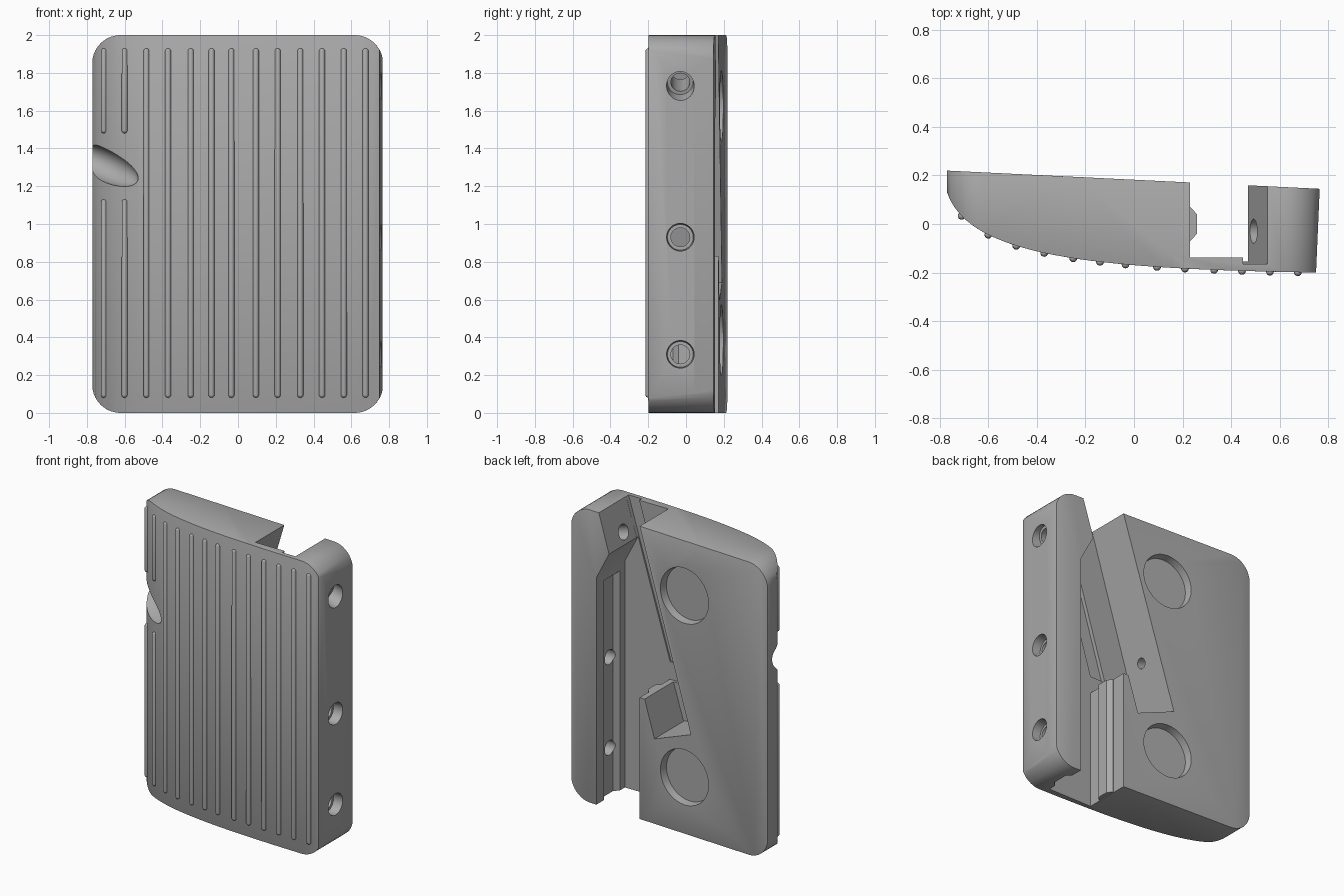
import bpy, bmesh, math
from mathutils import Vector
from mathutils.geometry import interpolate_bezier

cube = bpy.data.objects.get("Cube")
if cube:
    bpy.data.objects.remove(cube)

grey = bpy.data.materials.new("plain grey")
grey.use_nodes = True
grey.diffuse_color = (0.4, 0.4, 0.4, 1)
grey.node_tree.nodes["Principled BSDF"].inputs["Base Color"].default_value = (0.4, 0.4, 0.4, 1)


def finish(name, bm):
    bmesh.ops.recalc_face_normals(bm, faces=bm.faces)
    mesh = bpy.data.meshes.new(name)
    bm.to_mesh(mesh)
    bm.free()
    obj = bpy.data.objects.new(name, mesh)
    bpy.context.collection.objects.link(obj)
    mesh.materials.append(grey)
    return obj


def prism(name, points, offset):
    """Extrude a closed 3D outline along an offset."""
    bm = bmesh.new()
    face = bm.faces.new([bm.verts.new(p) for p in points])
    new = bmesh.ops.extrude_face_region(bm, geom=[face])["geom"]
    verts = [v for v in new if isinstance(v, bmesh.types.BMVert)]
    bmesh.ops.translate(bm, verts=verts, vec=offset)
    return finish(name, bm)


def prism_y(name, outline, y0, y1):
    return prism(name, [(x, y0, z) for x, z in outline], (0, y1 - y0, 0))


def prism_z(name, outline, z0, z1):
    return prism(name, [(x, y, z0) for x, y in outline], (0, 0, z1 - z0))


def rod(name, start, end, r1, r2=None):
    """Cylinder or cone between two points."""
    start, end = Vector(start), Vector(end)
    bm = bmesh.new()
    bmesh.ops.create_cone(bm, cap_ends=True, segments=40, radius1=r1,
                          radius2=r1 if r2 is None else r2, depth=(end - start).length)
    obj = finish(name, bm)
    obj.rotation_euler = (end - start).to_track_quat("Z", "Y").to_euler()
    obj.location = (start + end) / 2
    return obj


def apply(obj, kind, **settings):
    mod = obj.modifiers.new(kind, kind)
    for key, value in settings.items():
        setattr(mod, key, value)
    bpy.context.view_layer.objects.active = obj
    bpy.ops.object.modifier_apply(modifier=mod.name)


def boolean(obj, cutter, operation="DIFFERENCE"):
    bpy.context.view_layer.update()
    apply(obj, "BOOLEAN", object=cutter, operation=operation, solver="EXACT")
    bpy.data.objects.remove(cutter)


# Plan outline: curved front, gently sloping back
front = [p.to_2d() for p in interpolate_bezier(
    Vector((-0.77, 0.13, 0)), Vector((-0.68, -0.13, 0)),
    Vector((-0.2, -0.185, 0)), Vector((0.75, -0.2, 0)), 48)]
body = prism_z("body", front + [Vector((0.765, 0.145)), Vector((-0.77, 0.22))], 0, 2)


def front_y(x):
    for a, b in zip(front, front[1:]):
        if a.x <= x <= b.x:
            return a.y + (b.y - a.y) * (x - a.x) / (b.x - a.x)


# Rounded corners of the pad
R = 0.15
corners = [(0.768 - R, 2 - R), (R - 0.772, 2 - R), (R - 0.772, R), (0.768 - R, R)]
outline = [(cx + R * math.cos(a), cz + R * math.sin(a))
           for i, (cx, cz) in enumerate(corners)
           for a in [math.radians(90 * i + 9 * s) for s in range(11)]]
boolean(body, prism_y("corner_cutter", outline, -0.5, 0.5), "INTERSECT")
apply(body, "BEVEL", width=0.01, segments=2, limit_method="ANGLE", angle_limit=math.radians(40))

# Slanted slot, its side groove and the vertical channel, open to the back
SLOPE = 0.305


def slant(x_top, z):
    return x_top + SLOPE * (z - 2)


slot = [(slant(0.23, 2.1), 2.1), (slant(0.55, 2.1), 2.1), (0.115, 0.58), (-0.17, 0.69)]
boolean(body, prism_y("slot_cutter", slot, -0.138, 0.5))
groove = [(slant(0.45, 2.1), 2.1), (slant(0.549, 2.1), 2.1),
          (slant(0.549, 0.95), 0.95), (slant(0.45, 0.95), 0.95)]
boolean(body, prism_y("groove_cutter", groove, -0.165, 0.45))
channel = [(0.23, -0.1), (0.57, -0.1), (0.57, 1.55), (0.47, 1.74),
           (0.36, 1.71), (0.1, 0.83), (0.23, 0.83)]
boolean(body, prism_y("channel_cutter", channel, -0.155, 0.48))

# Chamfered groove along the rail
rail_groove = [(0.5, 0.07), (0.57, 0.07), (0.6, 0.04), (0.6, -0.07), (0.57, -0.1), (0.5, -0.1)]
boolean(body, prism_z("rail_groove_cutter", rail_groove, -0.1, 1.5))

# Screw holes with counterbores; the top one is tilted to face the slot
axis = Vector((1, 0, -SLOPE)).normalized()
for z, way in ((0.31, Vector((1, 0, 0))), (0.93, Vector((1, 0, 0))), (1.73, axis)):
    mouth = Vector((0.765, -0.03, z))
    boolean(body, rod("hole_cutter", mouth - way * 0.38, mouth + way * 0.1, 0.05))
    boolean(body, rod("bore_cutter", mouth - way * 0.07, mouth + way * 0.1, 0.068, 0.082))
wall = Vector((-0.06, 0.01, 1.08))
boolean(body, rod("pin_hole_cutter", wall - axis * 0.2, wall + axis * 0.1, 0.035))

# Round recesses in the back
for z in (0.385, 1.625):
    back = Vector((-0.12, 0.188, z))
    normal = Vector((0.049, 1, 0))
    boolean(body, rod("recess_cutter", back - normal * 0.05, back + normal * 0.1, 0.18, 0.205))

# Thumb scoop in the curved edge
bm = bmesh.new()
bmesh.ops.create_uvsphere(bm, u_segments=48, v_segments=24, radius=1)
scoop = finish("scoop_cutter", bm)
scoop.scale = (0.1, 0.085, 0.24)
scoop.rotation_euler = Vector((0.75, -0.55, -0.36)).to_track_quat("Z", "Y").to_euler()
scoop.location = (-0.72, 0.03, 1.315)
boolean(body, scoop)

# Chamfered tongue on the lower block
tongue = [(0.22, 0.07), (0.232, 0.07), (0.26, 0.04), (0.26, -0.04), (0.232, -0.07), (0.22, -0.07)]
prism_z("tongue", tongue, 0.004, 0.828)

# Raised grip ribs on the front
RIB = 0.016
rib_x = [-0.71, -0.6, -0.485, -0.37, -0.25, -0.14, -0.035, 0.095, 0.21, 0.33, 0.445, 0.56, 0.675]
for i, x in enumerate(rib_x):
    for low, high in ([(0.08, 1.13), (1.48, 1.93)] if i < 2 else [(0.08, 1.93)]):
        bm = bmesh.new()
        bmesh.ops.create_uvsphere(bm, u_segments=16, v_segments=10, radius=RIB)
        top = [v for v in bm.verts if v.co.z > 0.001]
        equator = [v for v in bm.verts if abs(v.co.z) <= 0.001]
        bmesh.ops.translate(bm, verts=top, vec=(0, 0, high - low - 2 * RIB))
        rib = finish("grip_rib", bm)
        rib.location = (x, front_y(x), low + RIB)

# Smooth shading with sharp edges kept
bpy.ops.object.select_all(action="DESELECT")
for obj in bpy.context.scene.objects:
    if obj.type == "MESH":
        obj.select_set(True)
bpy.ops.object.shade_smooth_by_angle(angle=math.radians(30))
